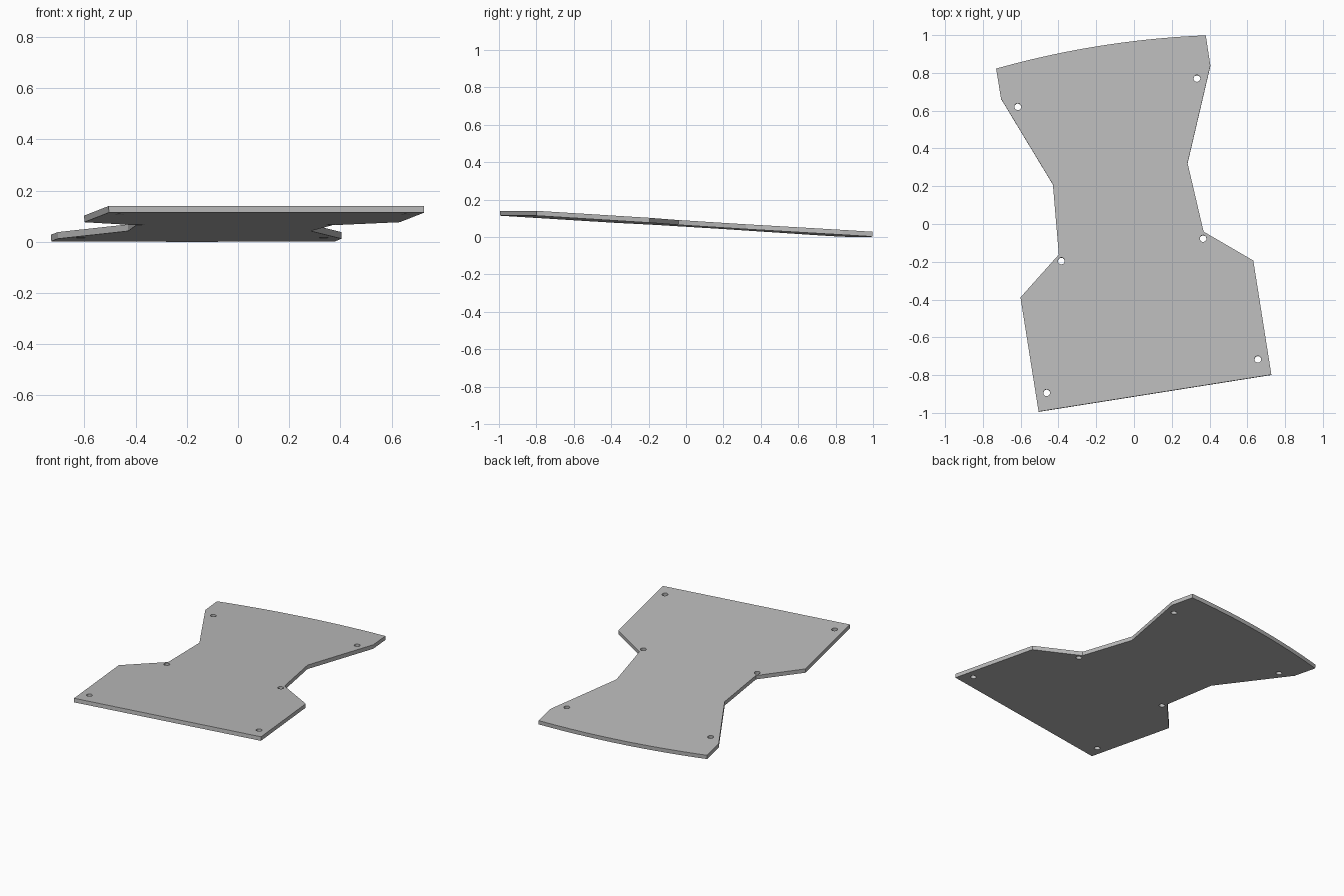
import bpy, bmesh
from math import radians, sin, cos, pi

if "Cube" in bpy.data.objects:
    bpy.data.objects.remove(bpy.data.objects["Cube"])

THICKNESS = 0.026
BACK_Y, BACK_HALF, BULGE = 0.928, 0.562, 0.033

grey = bpy.data.materials.new("plain grey")
grey.use_nodes = True
colour = (0.5, 0.5, 0.5, 1)
grey.diffuse_color = colour
grey.node_tree.nodes["Principled BSDF"].inputs["Base Color"].default_value = colour

# Flat filled curve: its closed loops become the outline and the holes
curve = bpy.data.curves.new("base_plate", "CURVE")
curve.dimensions = "2D"
curve.fill_mode = "BOTH"
curve.extrude = THICKNESS / 2


def add_loop(points):
    spline = curve.splines.new("POLY")
    spline.points.add(len(points) - 1)
    for p, (x, y) in zip(spline.points, points):
        p.co = (x, y, 0, 1)
    spline.use_cyclic_u = True


# Waisted outline, mirrored, with a gently bowed back edge
side = [(0.624, -0.904), (0.624, -0.291), (0.388, -0.098),
        (0.361, 0.274), (0.561, 0.766)]
steps = 24
bow = []
for i in range(steps + 1):
    t = 1 - 2 * i / steps
    bow.append((BACK_HALF * t, BACK_Y + BULGE * (1 - t * t)))
add_loop(side + bow + [(-x, y) for x, y in reversed(side)])

# Three mirrored pairs of screw holes
for hx, hy in [(0.48, 0.71), (0.38, -0.134), (0.566, -0.812)]:
    for s in (-1, 1):
        add_loop([(s * hx + 0.018 * cos(a * pi / 12), hy + 0.018 * sin(a * pi / 12))
                  for a in range(24)])

# Tilted and turned plate
plate = bpy.data.objects.new("base_plate", curve)
bpy.context.collection.objects.link(plate)
plate.location = (-0.03, -0.005, 0.0717)
plate.rotation_euler = (radians(-3.5), 0, radians(9))
bpy.ops.object.select_all(action="DESELECT")
plate.select_set(True)
bpy.context.view_layer.objects.active = plate
bpy.ops.object.convert(target="MESH")

# Join caps and walls into one closed solid
plate = bpy.context.object
bm = bmesh.new()
bm.from_mesh(plate.data)
bmesh.ops.remove_doubles(bm, verts=bm.verts, dist=0.0001)
bmesh.ops.recalc_face_normals(bm, faces=bm.faces)
bm.to_mesh(plate.data)
bm.free()
plate.data.materials.clear()
plate.data.materials.append(grey)
bpy.ops.object.shade_flat()
